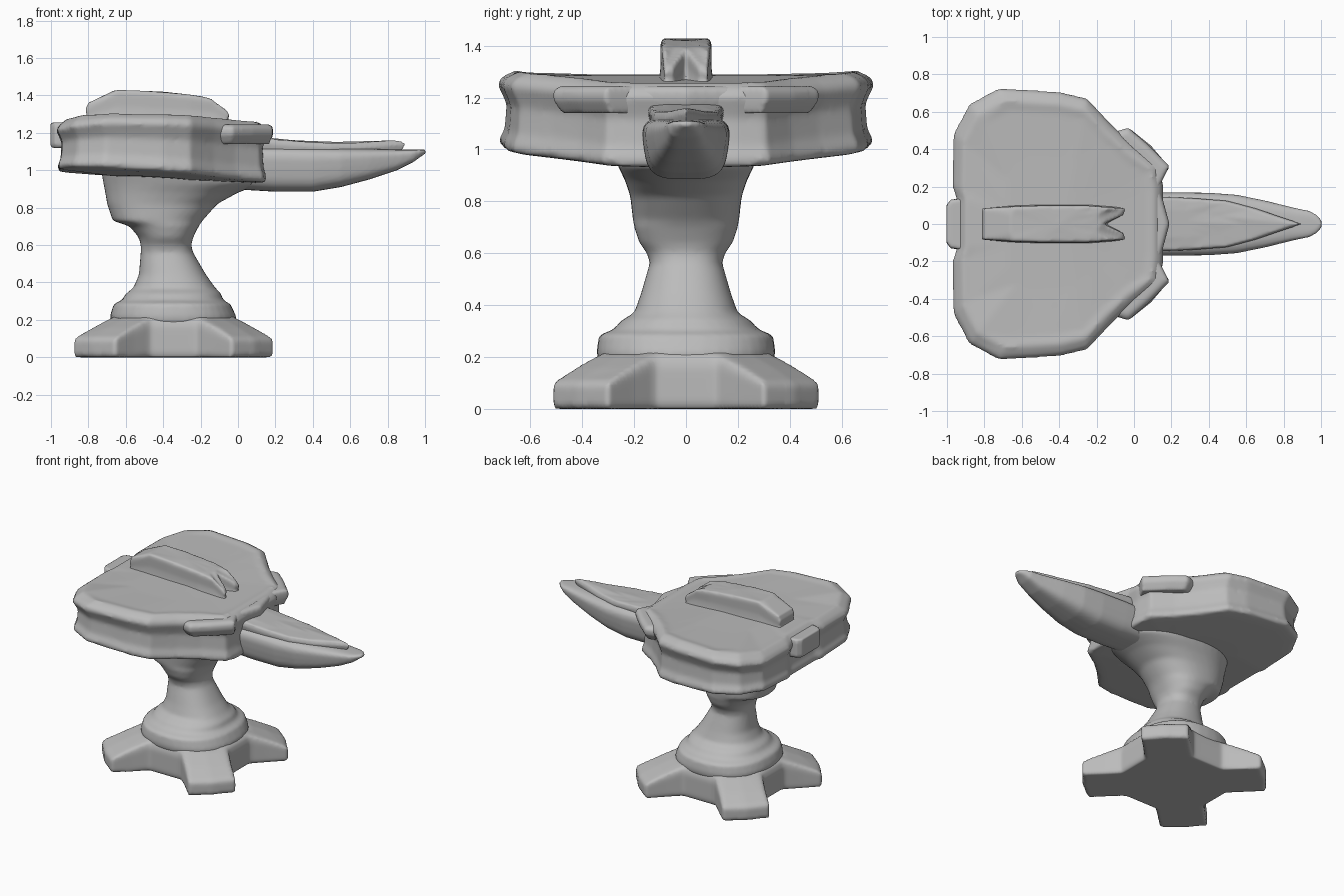
import bpy, math

cube = bpy.data.objects.get("Cube")
if cube:
    bpy.data.objects.remove(cube, do_unlink=True)

grey = bpy.data.materials.new("plain_grey")
grey.use_nodes = True
grey.diffuse_color = (0.5, 0.5, 0.5, 1)
grey.node_tree.nodes["Principled BSDF"].inputs["Base Color"].default_value = grey.diffuse_color


def loft(name, rings, voxel=0.014, rounds=4):
    """Closed skin through equal-length rings, softened like worked clay."""
    n = len(rings[0])
    verts = [p for ring in rings for p in ring]
    faces = [tuple(range(n))[::-1], tuple(range(len(verts) - n, len(verts)))]
    for r in range(len(rings) - 1):
        for i in range(n):
            j = (i + 1) % n
            a, b = r * n, (r + 1) * n
            faces.append((a + i, a + j, b + j, b + i))
    mesh = bpy.data.meshes.new(name)
    mesh.from_pydata(verts, [], faces)
    mesh.materials.append(grey)
    obj = bpy.data.objects.new(name, mesh)
    bpy.context.collection.objects.link(obj)
    remesh = obj.modifiers.new("clay", "REMESH")
    remesh.mode = "VOXEL"
    remesh.voxel_size = voxel
    remesh.use_smooth_shade = True
    soft = obj.modifiers.new("soften", "SMOOTH")
    soft.factor = 0.5
    soft.iterations = rounds
    return obj


def mirror_y(half):
    """Complete an outline given from its -y half, running back to front."""
    return half + [(x, -y) for x, y in reversed(half) if y != 0]


def slab(name, outline, levels, centre, warp=lambda x, y, z: z, **kw):
    """Stack scaled copies of an outline: levels are (scale, z)."""
    rings = []
    for s, z in levels:
        pts = [(centre + (x - centre) * s, y * s) for x, y in outline]
        rings.append([(x, y, warp(x, y, z)) for x, y in pts])
    return loft(name, rings, **kw)


def oval(steps, power):
    """Unit superellipse."""
    out = []
    for i in range(steps):
        a = 2 * math.pi * i / steps
        c, s = math.cos(a), math.sin(a)
        out.append((math.copysign(abs(c) ** (2 / power), c),
                    math.copysign(abs(s) ** (2 / power), s)))
    return out


def ramp(x, keys):
    """Straight-line interpolation through (x, value) keys."""
    for (a, u), (b, v) in zip(keys, keys[1:]):
        if x <= b:
            return u + (v - u) * max(0, (x - a) / (b - a))
    return keys[-1][1]


# Foot with four diagonal arms, sloping down towards the tips
MID = -0.345
arm = [(0.6, -0.16), (0.615, 0), (0.6, 0.16), (0.46, 0.16), (0.34, 0.165), (0.165, 0.34), (0.16, 0.46)]
cross = []
for k in range(4):
    c, s = math.cos(math.pi / 4 + k * math.pi / 2), math.sin(math.pi / 4 + k * math.pi / 2)
    cross += [(MID + x * c - y * s, 0.965 * (x * s + y * c)) for x, y in arm]


def foot_height(x, y, t):
    return t * ramp(math.hypot(x - MID, y), [(0.28, 0.24), (0.36, 0.21), (0.45, 0.175), (0.58, 0.115)])


slab("foot", cross, [(0.98, 0), (1, 0.1), (1, 0.8), (0.96, 0.98), (0.8, 1), (0.6, 1), (0.2, 1)],
     MID, foot_height)

# Waisted column with stepped collar: z, back x, front x, half width
sections = [(0.12, -0.63, -0.06, 0.29), (0.19, -0.68, -0.01, 0.34), (0.22, -0.685, -0.01, 0.345),
            (0.285, -0.665, -0.04, 0.335), (0.305, -0.62, -0.08, 0.28), (0.34, -0.6, -0.09, 0.25),
            (0.37, -0.56, -0.12, 0.2), (0.44, -0.53, -0.17, 0.175), (0.56, -0.52, -0.24, 0.14),
            (0.6, -0.52, -0.25, 0.15), (0.64, -0.53, -0.24, 0.18), (0.7, -0.58, -0.21, 0.2),
            (0.73, -0.67, -0.19, 0.205), (0.82, -0.7, -0.11, 0.215), (0.88, -0.71, 0.0, 0.235),
            (0.93, -0.72, 0.13, 0.26), (1.05, -0.74, 0.13, 0.3)]
loft("column", [[((a + b) / 2 + (b - a) / 2 * u, w * v, z) for u, v in oval(40, 2.3)]
                for z, a, b, w in sections])

# Broad head with hollowed sides, highest over the rear half
half = [(-0.95, 0), (-0.95, -0.14), (-0.97, -0.2), (-0.965, -0.48), (-0.88, -0.64), (-0.72, -0.725),
        (-0.4, -0.705), (-0.25, -0.67), (-0.12, -0.53), (0.0, -0.42), (0.14, -0.32), (0.155, -0.2), (0.155, 0)]


def head_height(x, y, z):
    top = ramp(x, [(-0.97, -0.035), (-0.8, 0.01), (-0.3, 0.005), (0.15, -0.04)])
    low = ramp(x, [(-0.97, 0.01), (0.15, -0.05)]) + 0.07 * max(0, abs(y) - 0.25)
    t = min(1, max(0, (z - 0.98) / 0.3))
    return z + low * (1 - t) + top * t


slab("head", mirror_y(half),
     [(0.1, 0.975), (0.5, 0.975), (0.9, 0.98), (0.985, 0.985), (0.995, 1.01), (0.965, 1.06), (0.955, 1.16),
      (0.985, 1.21), (1.005, 1.24), (0.98, 1.27), (0.91, 1.295), (0.84, 1.285), (0.5, 1.28), (0.1, 1.28)],
     -0.38, head_height)

# Scalloped flange around the upper front edge
flange = [(-0.2, 0), (-0.2, -0.45), (-0.11, -0.49), (-0.03, -0.515), (0.08, -0.42), (0.19, -0.31),
          (0.135, -0.2), (0.19, 0)]
slab("front_flange", mirror_y(flange), [(0.93, 1.14), (1, 1.19), (1, 1.225), (0.95, 1.245)], -0.1,
     voxel=0.012, rounds=3)

# Raised top ridge with forked front end
ridge_half = [(-0.82, 0), (-0.82, -0.085), (-0.65, -0.095), (-0.5, -0.1), (-0.25, -0.1), (-0.12, -0.09),
              (-0.04, -0.085), (-0.05, -0.05), (-0.16, 0)]
ridge_top = [(-0.83, 1.32), (-0.77, 1.4), (-0.65, 1.43), (-0.4, 1.42), (-0.22, 1.4), (-0.12, 1.38),
             (-0.03, 1.29)]
slab("top_ridge", mirror_y(ridge_half),
     [(1, 0), (1.05, 0.3), (1, 0.45), (0.97, 0.6), (0.99, 0.9), (0.95, 1), (0.6, 1), (0.1, 1)], -0.42,
     lambda x, y, t: 1.2 + (ramp(x, ridge_top) - 1.2) * t, voxel=0.01, rounds=3)

# Tapering horn: x, bottom z, top z, half width
horn = [(-0.05, 0.9, 1.13, 0.18), (0.2, 0.885, 1.13, 0.182), (0.4, 0.885, 1.125, 0.18),
        (0.55, 0.91, 1.12, 0.168), (0.7, 0.95, 1.115, 0.135), (0.85, 1.0, 1.11, 0.095),
        (0.94, 1.045, 1.11, 0.075), (0.98, 1.075, 1.11, 0.05), (1.004, 1.09, 1.11, 0.02)]
loft("horn", [[(x, w * u * (0.9 + 0.1 * v), (lo + hi) / 2 + (hi - lo) / 2 * v)
               for u, v in oval(32, 3.6)] for x, lo, hi, w in horn], voxel=0.01, rounds=3)

# Pointed upper lip along the horn
lip = mirror_y([(0.05, -0.15), (0.3, -0.14), (0.5, -0.125), (0.65, -0.085), (0.9, 0)])
slab("horn_lip", lip, [(0.95, 1.08), (1, 1.12), (0.95, 1.145), (0.5, 1.15), (0.1, 1.15)], 0.25,
     lambda x, y, z: z + ramp(x, [(0.1, 0.03), (0.4, 0), (0.7, 0), (0.91, 0.02)]), voxel=0.009, rounds=2)

# Small lug on the back
slab("back_lug", mirror_y([(-1.003, 0), (-1.003, -0.1), (-0.98, -0.13), (-0.9, -0.14)]),
     [(0.95, 1.12), (1, 1.14), (1, 1.23), (0.97, 1.255)], -0.92, voxel=0.01, rounds=2)
